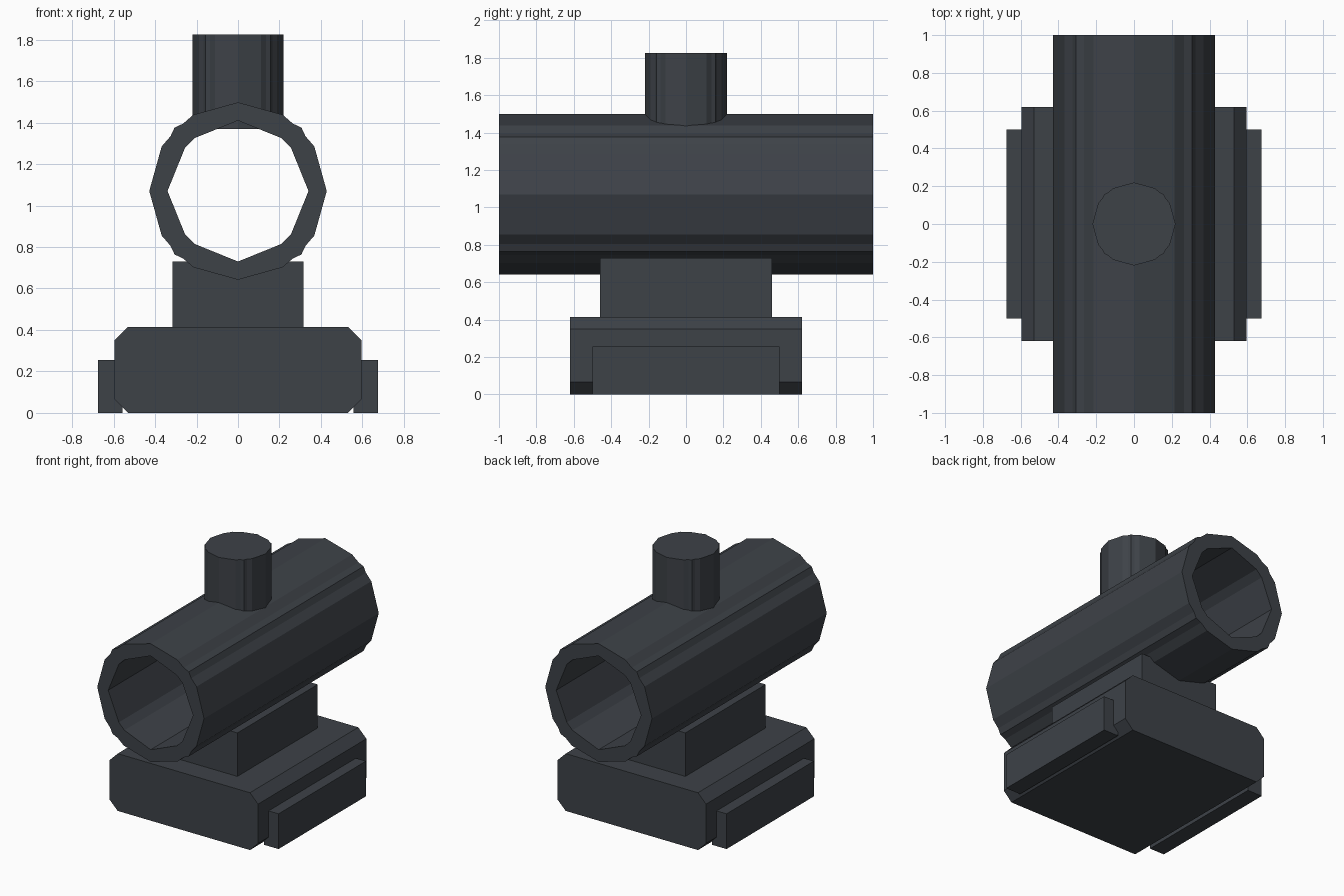
import bpy, bmesh
from mathutils import Matrix

if "Cube" in bpy.data.objects:
    bpy.data.objects.remove(bpy.data.objects["Cube"])

mat = bpy.data.materials.new("dark slate grey")
mat.diffuse_color = (0.047, 0.054, 0.064, 1)
mat.use_nodes = True
mat.node_tree.nodes["Principled BSDF"].inputs["Base Color"].default_value = mat.diffuse_color


def finish(name, bm):
    bmesh.ops.recalc_face_normals(bm, faces=bm.faces)
    me = bpy.data.meshes.new(name)
    bm.to_mesh(me)
    bm.free()
    me.materials.append(mat)
    ob = bpy.data.objects.new(name, me)
    bpy.context.collection.objects.link(ob)
    return ob


def prism(name, pts, y0, y1):
    """Extrude an x-z outline along y."""
    bm = bmesh.new()
    a = [bm.verts.new((x, y0, z)) for x, z in pts]
    b = [bm.verts.new((x, y1, z)) for x, z in pts]
    n = len(pts)
    bm.faces.new(a)
    bm.faces.new(b)
    for i in range(n):
        j = (i + 1) % n
        bm.faces.new((a[i], a[j], b[j], b[i]))
    return finish(name, bm)


def box(name, x0, x1, y, z0, z1):
    return prism(name, [(x0, z0), (x1, z0), (x1, z1), (x0, z1)], -y, y)


def around(quarter):
    """Repeat a quarter outline four times by 90 degree turns."""
    pts, q = [], quarter
    for _ in range(4):
        pts += q
        q = [(z, -x) for x, z in q]
    return pts


# Slightly uneven round outlines (first quarter, top to right)
outer = around([(0, .428), (.215, .368), (.265, .325), (.306, .306), (.325, .265), (.368, .215)])
inner = around([(0, .34), (.105, .2975), (.21, .255), (.2325, .2325), (.255, .21), (.2975, .105)])

# Hollow tube lying along y
bm = bmesh.new()
rings = [[bm.verts.new((x, y, z + 1.07)) for x, z in pts]
         for pts, y in ((outer, -1), (outer, 1), (inner, 1), (inner, -1))]
for k in range(4):
    r, s = rings[k], rings[(k + 1) % 4]
    for i in range(24):
        j = (i + 1) % 24
        bm.faces.new((r[i], r[j], s[j], s[i]))
finish("tube", bm)

# Upright knob on the tube
s = 0.22 / 0.428
knob = prism("top_knob", [(x * s, z * s) for x, z in outer], -1.825, -1.37)
knob.data.transform(Matrix.Rotation(-1.5707963, 4, 'X'))

# Post, chamfered base and side plates
box("post", -.317, .317, .46, .40, .73)
prism("base", [(-.53, 0), (.53, 0), (.595, .065), (.595, .35),
               (.53, .415), (-.53, .415), (-.595, .35), (-.595, .065)], -.62, .62)
box("side_plate_right", .557, .675, .5, 0, .255)
box("side_plate_left", -.675, -.557, .5, 0, .255)
